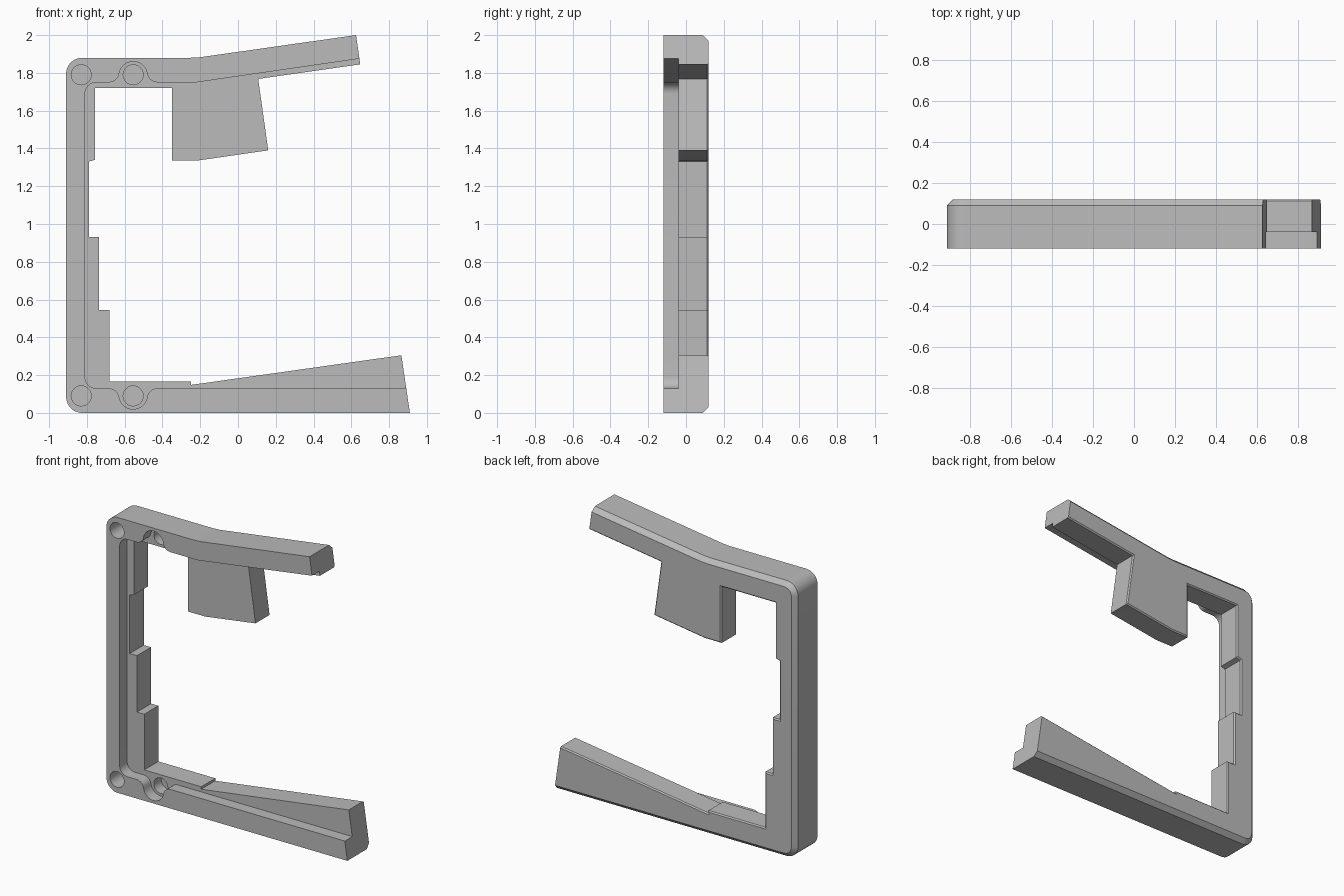
import bpy, bmesh
from math import cos, sin, pi, radians, atan2, degrees, sqrt

if "Cube" in bpy.data.objects:
    bpy.data.objects.remove(bpy.data.objects["Cube"])

FRONT, LEDGE, BACK = -0.12, -0.04, 0.12
HEIGHT = 1.88          # height of the upright side

grey = bpy.data.materials.new("plain grey")
grey.use_nodes = True
grey.diffuse_color = (0.5, 0.5, 0.5, 1)
grey.node_tree.nodes["Principled BSDF"].inputs["Base Color"].default_value = (0.5, 0.5, 0.5, 1)


def arc(cx, cz, r, a0, a1, n=10):
    """Points along an arc, angles in degrees."""
    angles = [radians(a0 + (a1 - a0) * i / n) for i in range(n + 1)]
    return [(cx + r * cos(a), cz + r * sin(a)) for a in angles]


def flip(points):
    """Mirror a path top to bottom and reverse its direction."""
    return [(x, HEIGHT - z) for x, z in reversed(points)]


def prism(name, profile, y0, y1):
    """Extrude an x-z profile from y0 to y1."""
    bm = bmesh.new()
    near = [bm.verts.new((x, y0, z)) for x, z in profile]
    far = [bm.verts.new((x, y1, z)) for x, z in profile]
    bm.faces.new(near)
    bm.faces.new(far[::-1])
    for i in range(len(profile)):
        j = (i + 1) % len(profile)
        bm.faces.new((near[j], near[i], far[i], far[j]))
    bmesh.ops.recalc_face_normals(bm, faces=bm.faces)
    mesh = bpy.data.meshes.new(name)
    bm.to_mesh(mesh)
    bm.free()
    mesh.materials.append(grey)
    obj = bpy.data.objects.new(name, mesh)
    bpy.context.collection.objects.link(obj)
    return obj


def bevel_back(obj, path, width):
    """Chamfer the back edges that follow an open path."""
    bm = bmesh.new()
    bm.from_mesh(obj.data)
    keys = {(round(x, 4), round(z, 4)) for x, z in path}
    edges = [e for e in bm.edges if all(
        abs(v.co.y - BACK) < 1e-4 and (round(v.co.x, 4), round(v.co.z, 4)) in keys
        for v in e.verts)]
    bmesh.ops.bevel(bm, geom=edges, offset=width, segments=1, affect='EDGES')
    bm.to_mesh(obj.data)
    bm.free()


def cut(obj, cutter):
    mod = obj.modifiers.new("cut", 'BOOLEAN')
    mod.operation, mod.solver, mod.object = 'DIFFERENCE', 'EXACT', cutter
    bpy.context.view_layer.objects.active = obj
    bpy.ops.object.modifier_apply(modifier=mod.name)
    bpy.data.objects.remove(cutter)


# Outer edge, from the tip of the upper arm round to the tip of the lower arm
corner = arc(-0.825, 0.085, 0.085, 180, 270)
outer = [(0.625, 2.0), (-0.2, 1.883), (-0.25, HEIGHT)] + flip(corner) + corner + [(0.91, 0)]
# Inner edge, with stepped side and hanging block
inner = [(0.865, 0.305), (-0.25, 0.148), (-0.25, 0.165), (-0.68, 0.165),
         (-0.68, 0.545), (-0.735, 0.545), (-0.735, 0.93), (-0.79, 0.93),
         (-0.79, 1.33), (-0.757, 1.34), (-0.757, 1.72), (-0.35, 1.72),
         (-0.35, 1.335), (-0.22, 1.335), (0.16, 1.39), (0.107, 1.768), (0.647, 1.845)]
frame = prism("bracket_frame", outer + inner, FRONT, BACK)
bevel_back(frame, outer, 0.03)
bevel_back(frame, inner, 0.008)

# Recess in front of the ledge, with a curved notch round each inner hole
nx, nz, r, f = -0.555, 0.095, 0.075, 0.055
lip = 0.13
fz = lip - f
d = sqrt((r + f) ** 2 - (nz - fz) ** 2)
tilt = degrees(atan2(nz - fz, d))
low = (arc(nx + d, fz, f, 90, 180 - tilt, 8)
       + arc(nx, nz, r, -tilt, tilt - 180, 18)[1:]
       + arc(nx - d, fz, f, tilt, 90, 8)[1:]
       + arc(-0.75, lip + 0.06, 0.06, 270, 180))
recess = [(1.2, lip)] + low + flip(low) + [(-0.22, 1.75), (1.2, 1.956)]
cut(frame, prism("recess_cutter", recess, -0.3, LEDGE))

# Blind screw holes
for x in (-0.83, nx):
    for z in (0.09, HEIGHT - 0.09):
        cut(frame, prism("hole_cutter", arc(x, z, 0.053, 0, 348.75, 31), -0.3, 0.04))

# Smooth the rounded corners and holes, keep the edges sharp
bpy.ops.object.select_all(action='DESELECT')
frame.select_set(True)
bpy.context.view_layer.objects.active = frame
bpy.ops.object.shade_smooth_by_angle(angle=radians(25))
